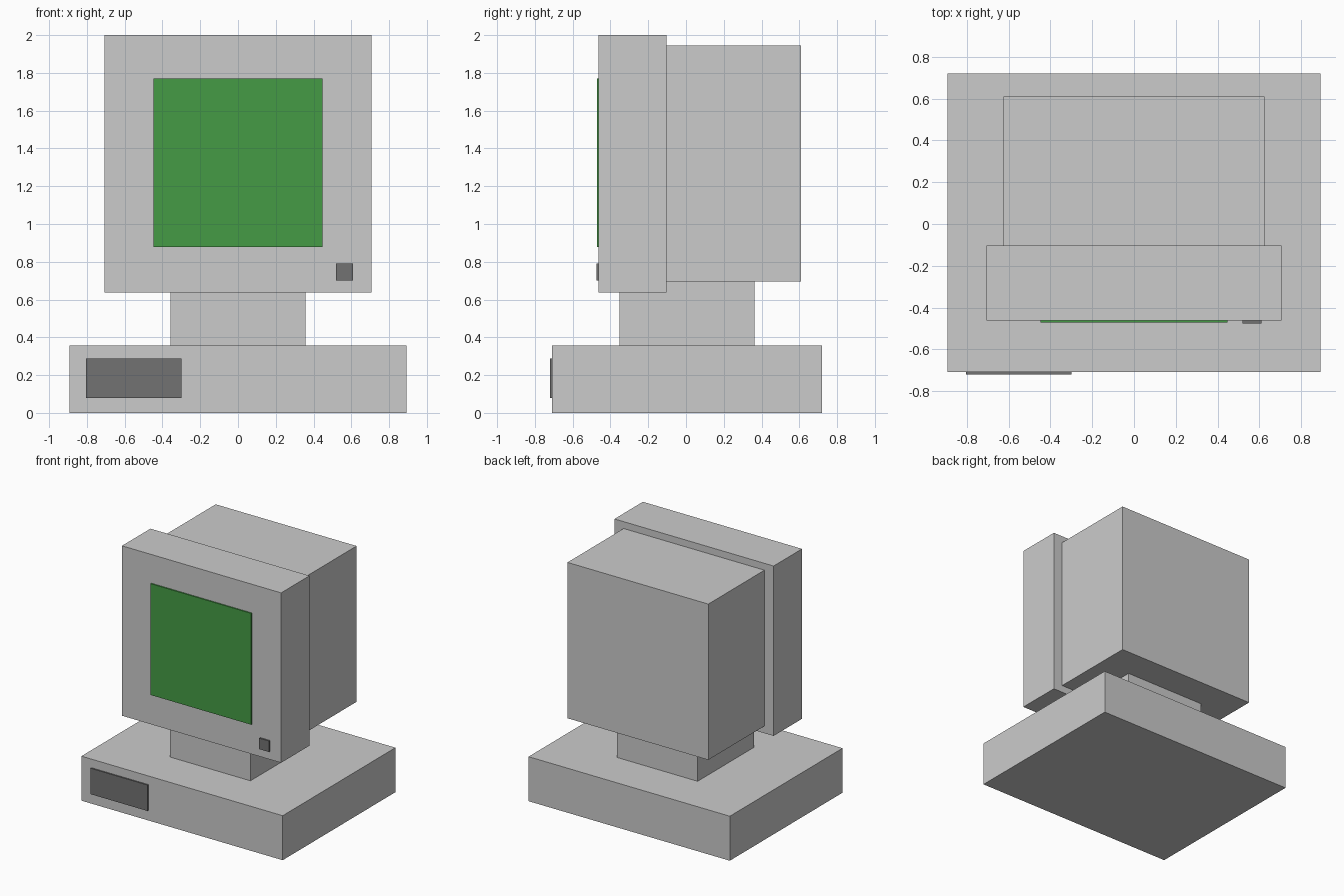
import bpy
import bmesh
from mathutils import Matrix, Vector

if "Cube" in bpy.data.objects:
    bpy.data.objects.remove(bpy.data.objects["Cube"])


def material(name, rgb):
    mat = bpy.data.materials.new(name)
    mat.diffuse_color = (*rgb, 1.0)
    mat.use_nodes = True
    mat.node_tree.nodes["Principled BSDF"].inputs["Base Color"].default_value = mat.diffuse_color
    return mat


def box(name, x, y, z, mat=None):
    """Box from (min, max) extents along each axis."""
    lo, hi = (Vector(c) for c in zip(x, y, z))
    size = hi - lo
    bm = bmesh.new()
    bmesh.ops.create_cube(bm, size=1.0, matrix=Matrix.Diagonal((*size, 1.0)))
    mesh = bpy.data.meshes.new(name)
    bm.to_mesh(mesh)
    bm.free()
    obj = bpy.data.objects.new(name, mesh)
    obj.location = (lo + hi) / 2
    bpy.context.collection.objects.link(obj)
    if mat:
        mesh.materials.append(mat)
    return obj


green = material("screen_green", (0.06, 0.33, 0.06))
dark = material("dark_plastic", (0.17, 0.17, 0.17))

# Computer case with the drive panel on its front
box("computer_case", (-0.893, 0.893), (-0.709, 0.72), (0.0, 0.357))
box("drive_panel", (-0.804, -0.298), (-0.72, -0.70), (0.08, 0.288), dark)

# Monitor stand
box("monitor_stand", (-0.357, 0.357), (-0.352, 0.362), (0.357, 0.71))

# Monitor: tube housing running forward through the wider front bezel
box("monitor_housing", (-0.625, 0.625), (-0.462, 0.61), (0.695, 1.945))
box("monitor_bezel", (-0.706, 0.706), (-0.462, -0.102), (0.637, 2.0))

# Screen and power button, slightly proud of the bezel
box("screen", (-0.447, 0.447), (-0.472, -0.455), (0.877, 1.77), green)
box("power_button", (0.52, 0.609), (-0.475, -0.455), (0.702, 0.79), dark)
